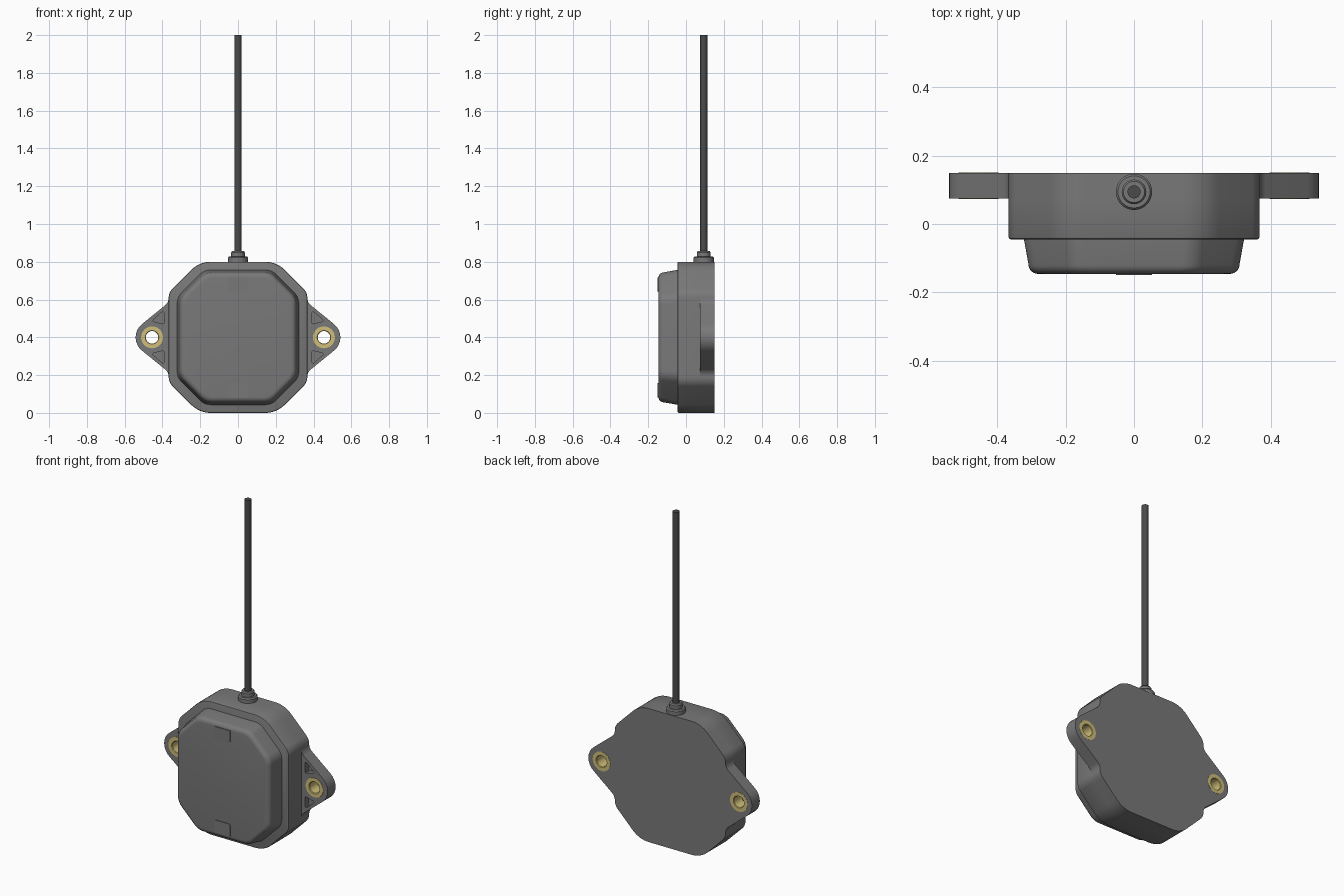
import bpy, bmesh, math
from mathutils import Vector

if "Cube" in bpy.data.objects:
    bpy.data.objects.remove(bpy.data.objects["Cube"])

CZ = 0.4  # height of the housing centre


def material(name, rgb):
    m = bpy.data.materials.new(name)
    m.diffuse_color = (*rgb, 1)
    m.use_nodes = True
    m.node_tree.nodes["Principled BSDF"].inputs["Base Color"].default_value = m.diffuse_color
    return m


GREY = material("grey plastic", (0.19, 0.19, 0.19))
BLACK = material("dark cable", (0.07, 0.07, 0.07))
BRASS = material("brass", (0.62, 0.51, 0.19))


def fillet(points, seg=8):
    """Round each (x, z, radius) corner of a closed polygon."""
    out = []
    for i, (x, z, r) in enumerate(points):
        p = Vector((x, z))
        a = (Vector(points[i - 1][:2]) - p).normalized()
        b = (Vector(points[(i + 1) % len(points)][:2]) - p).normalized()
        half = a.angle(b) / 2
        centre = p + (a + b).normalized() * (r / math.sin(half))
        s = p + a * (r / math.tan(half)) - centre
        e = p + b * (r / math.tan(half)) - centre
        sweep = s.angle(e)
        for k in range(seg + 1):
            t = k / seg
            v = (s * math.sin((1 - t) * sweep) + e * math.sin(t * sweep)) / math.sin(sweep)
            out.append(centre + v)
    return out


def four_way(quarter):
    """Mirror a quarter outline that runs from the top to the right."""
    right = quarter + [(x, -z, r) for x, z, r in reversed(quarter) if z]
    return right + [(-x, z, r) for x, z, r in reversed(right) if True]


def octagon(hx, hz, diag, r_top, r_side, inset=0.0):
    hx, hz, diag = hx - inset, hz - inset, diag - inset * math.sqrt(2)
    return fillet(four_way([(diag - hz, hz, r_top), (hx, diag - hx, r_side)]))


def finish(name, bm, mat, angle=32):
    bmesh.ops.recalc_face_normals(bm, faces=bm.faces)
    me = bpy.data.meshes.new(name)
    bm.to_mesh(me)
    bm.free()
    me.materials.append(mat)
    ob = bpy.data.objects.new(name, me)
    bpy.context.collection.objects.link(ob)
    smooth(ob, angle)
    return ob


def smooth(ob, angle=32):
    bpy.ops.object.select_all(action='DESELECT')
    ob.select_set(True)
    bpy.context.view_layer.objects.active = ob
    bpy.ops.object.shade_smooth_by_angle(angle=math.radians(angle))


def loft(name, sections, mat):
    """Skin (y, outline) sections and cap both ends."""
    bm = bmesh.new()
    rings = [[bm.verts.new((p[0], y, p[1] + CZ)) for p in o] for y, o in sections]
    n = len(rings[0])
    for a, b in zip(rings, rings[1:]):
        for i in range(n):
            j = (i + 1) % n
            bm.faces.new((a[i], a[j], b[j], b[i]))
    bm.faces.new(rings[0])
    bm.faces.new(rings[-1])
    return finish(name, bm, mat)


def lathe(name, profile, centre, axis, mat, seg=32, closed=False):
    """Turn (radius, position) points round a y or z axis."""
    bm = bmesh.new()
    rings = []
    for r, h in profile:
        ring = []
        for k in range(seg):
            c, s = r * math.cos(math.tau * k / seg), r * math.sin(math.tau * k / seg)
            off = (c, h, s) if axis == 'Y' else (c, s, h)
            ring.append(bm.verts.new(Vector(centre) + Vector(off)))
        rings.append(ring)
    pairs = list(zip(rings, rings[1:])) + ([(rings[-1], rings[0])] if closed else [])
    for a, b in pairs:
        for i in range(seg):
            j = (i + 1) % seg
            bm.faces.new((a[i], a[j], b[j], b[i]))
    if not closed:
        bm.faces.new(rings[0])
        bm.faces.new(rings[-1])
    return finish(name, bm, mat)


def cut(ob, cutter):
    mod = ob.modifiers.new("cut", 'BOOLEAN')
    mod.operation, mod.solver, mod.object = 'DIFFERENCE', 'EXACT', cutter
    dg = bpy.context.evaluated_depsgraph_get()
    me = bpy.data.meshes.new_from_object(ob.evaluated_get(dg))
    ob.modifiers.clear()
    ob.data = me
    bpy.data.objects.remove(cutter)


# Main housing with a softened front rim
BODY = (0.367, 0.40, 0.605, 0.15, 0.07)
rim = octagon(*BODY)
loft("housing", [(0.075, rim), (-0.038, rim), (-0.043, octagon(*BODY, 0.002)),
                 (-0.045, octagon(*BODY, 0.007))], GREY)

# Back plate with the two mounting ears
plate = fillet([p for p in four_way([(0.205, 0.40, 0.15), (0.367, 0.238, 0.07),
                                     (0.367, 0.185, 0.05), (0.595, 0.0, 0.09)])])
flange = loft("mounting_flange", [(0.075, plate), (0.15, plate)], GREY)

EAR = 0.455
for side in (-1, 1):
    cut(flange, lathe("hole_cutter", [(0.056, 0.0), (0.056, 0.2)], (side * EAR, 0, CZ), 'Y', GREY))
    # Triangular pockets on the front of the ear
    for up in (-1, 1):
        tri = fillet([(side * x, up * z, 0.006) for x, z in
                      ((0.392, 0.143), (0.392, 0.070), (0.457, 0.086))], 3)
        cut(flange, loft("pocket_cutter", [(0.05, tri), (0.11, tri)], GREY))
    # Brass bushing
    lathe("bushing", [(0.058, 0.073), (0.036, 0.073), (0.033, 0.077), (0.033, 0.147),
                      (0.036, 0.151), (0.058, 0.151)], (side * EAR, 0, CZ), 'Y', BRASS, closed=True)
smooth(flange)

# Raised lid: drafted walls and a rounded front edge
LID = (0.322, 0.357, 0.535, 0.08, 0.08)
R = 0.028
steps = [(-0.035, octagon(*LID)), (-0.045, octagon(*LID))]
for k in range(7):
    a = math.pi / 2 * k / 6
    steps.append((-0.118 - R * math.sin(a), octagon(*LID, 0.013 + R * (1 - math.cos(a)))))
loft("lid", steps, GREY)

# Thin clip pads at the top and bottom of the lid
for up, label in ((1, "upper"), (-1, "lower")):
    pad = fillet([(x, up * z, r) for x, z, r in
                  ((-0.053, 0.318, 0.004), (0.053, 0.318, 0.004),
                   (0.053, 0.242, 0.015), (-0.053, 0.242, 0.015))], 4)
    loft(label + "_clip_pad", [(-0.142, pad), (-0.150, pad)], GREY)

# Stepped cable gland and cable
lathe("cable_gland", [(0.053, 0.785), (0.053, 0.822), (0.047, 0.829), (0.036, 0.829),
                      (0.036, 0.850), (0.031, 0.857), (0.018, 0.857)], (0, 0.094, 0), 'Z', GREY)
lathe("cable", [(0.019, 0.84), (0.019, 2.0)], (0, 0.094, 0), 'Z', BLACK, 24)
